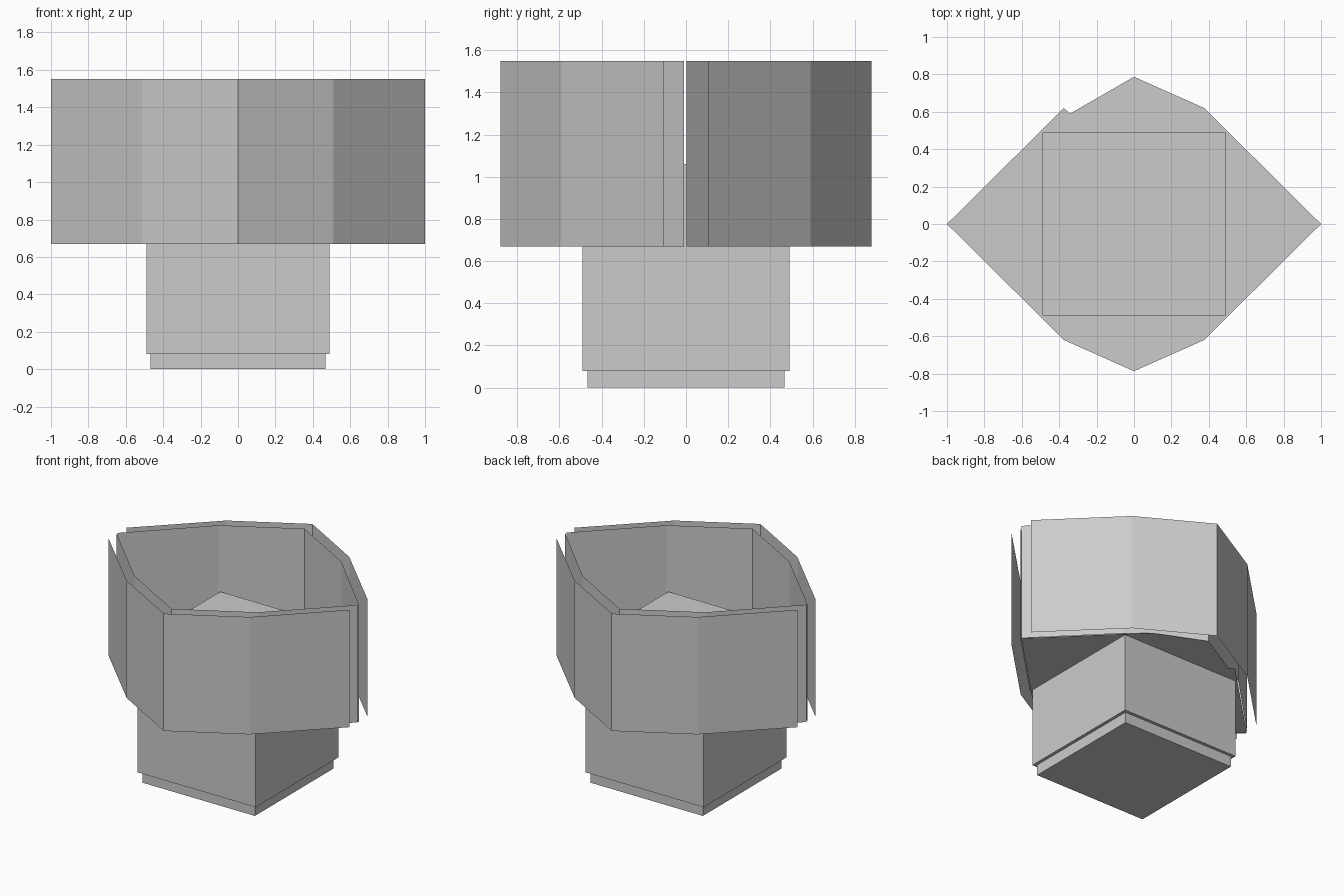
import bpy, bmesh

if "Cube" in bpy.data.objects:
    bpy.data.objects.remove(bpy.data.objects["Cube"])

grey = bpy.data.materials.new("light grey")
grey.diffuse_color = (0.6, 0.6, 0.6, 1)
grey.use_nodes = True
grey.node_tree.nodes["Principled BSDF"].inputs["Base Color"].default_value = grey.diffuse_color

Z_LOW, Z_HIGH = 0.67, 1.55


def finish(name, bm):
    mesh = bpy.data.meshes.new(name)
    bm.to_mesh(mesh)
    bm.free()
    mesh.materials.append(grey)
    ob = bpy.data.objects.new(name, mesh)
    bpy.context.collection.objects.link(ob)
    return ob


def block(name, half, z0, z1):
    """Square block centred on the z axis."""
    bm = bmesh.new()
    bmesh.ops.create_cube(bm, size=1)
    for v in bm.verts:
        v.co = (v.co.x * 2 * half, v.co.y * 2 * half, z0 + (v.co.z + 0.5) * (z1 - z0))
    return finish(name, bm)


def folded_sheet(name, end_y, fold_y, peak_y, side):
    """Thin upright sheet folded around one side of the rim."""
    path = [(-1, end_y), (-0.51, fold_y), (0, peak_y), (0.51, fold_y), (1, end_y)]
    bm = bmesh.new()
    low = [bm.verts.new((x, side * y, Z_LOW)) for x, y in path]
    high = [bm.verts.new((x, side * y, Z_HIGH)) for x, y in path]
    for i in range(len(path) - 1):
        quad = [low[i], low[i + 1], high[i + 1], high[i]]
        bm.faces.new(quad if side < 0 else quad[::-1])
    return finish(name, bm)


# Stem: narrow foot under a cube that reaches up into the rim
block("foot", 0.467, 0.0, 0.08)
block("body", 0.49, 0.08, 1.06)

# Two layers of folded sheets, front and back
for side, label in ((-1, "front"), (1, "back")):
    folded_sheet("outer_sheet_" + label, 0.105, 0.59, 0.88, side)
    folded_sheet("inner_sheet_" + label, 0.01 if side < 0 else 0.003, 0.497, 0.787, side)

# Flat floor of the rim, with small corner tips past the inner sheets
quarter = [(1, 0), (0.375, 0.62), (0.342, 0.59), (0, 0.787)]
half = quarter + [(-x, y) for x, y in quarter[-2::-1]]
outline = half + [(x, -y) for x, y in half[-2:0:-1]]
bm = bmesh.new()
bm.faces.new([bm.verts.new((x, y, Z_LOW)) for x, y in outline])
bmesh.ops.triangulate(bm, faces=bm.faces[:])
finish("rim_floor", bm)
